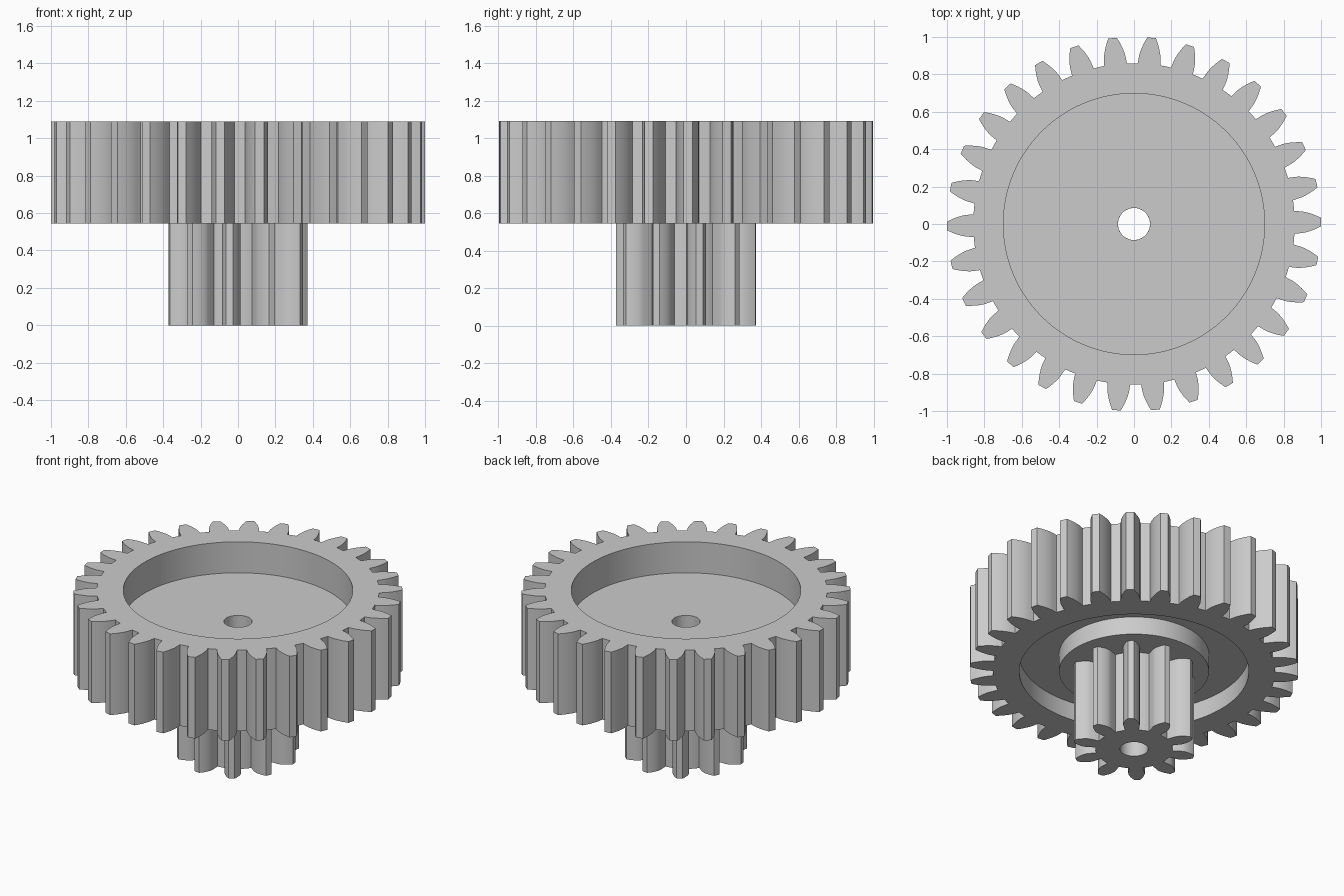
import bpy, bmesh
from math import pi, sin, cos, tan, acos, radians

if "Cube" in bpy.data.objects:
    bpy.data.objects.remove(bpy.data.objects["Cube"])

MODULE = 0.0625
PRESSURE = radians(20)
BORE, RECESS, BOSS = 0.0855, 0.698, 0.456
Z_MID, Z_TOP = 0.545, 1.09
Z_WEB_LOW, Z_WEB_HIGH = 0.665, 0.882

grey = bpy.data.materials.new("grey_plastic")
grey.use_nodes = True
grey.diffuse_color = (0.6, 0.6, 0.6, 1)
grey.node_tree.nodes["Principled BSDF"].inputs["Base Color"].default_value = (0.6, 0.6, 0.6, 1)


def inv(a):
    return tan(a) - a


def gear_outline(teeth, turn):
    """Involute tooth outline as (angle, radius) pairs, counterclockwise."""
    pitch = MODULE * teeth / 2
    base = pitch * cos(PRESSURE)
    root, tip = pitch - 1.25 * MODULE, pitch + MODULE
    half = pi / (2 * teeth) + inv(PRESSURE)
    flank = [(half + 0.004, root)]
    steps = 6
    for i in range(steps + 1):
        r = base + (tip - base) * i / steps
        flank.append((half - inv(acos(base / r)), r))
    tooth = [(-a, r) for a, r in flank] + [(0, tip)] + [(a, r) for a, r in reversed(flank)]
    # points along the root arc up to the next tooth
    gap = 2 * pi / teeth - 2 * flank[0][0]
    tooth += [(flank[0][0] + gap * k / 4, root) for k in (1, 2, 3)]
    return [(a + turn + 2 * pi * t / teeth, r) for t in range(teeth) for a, r in tooth]


def ring_body(name, outline, levels):
    """Closed body from stacked rings; a radius of None means the tooth outline."""
    bm = bmesh.new()
    rings = []
    for radius, z in levels:
        rings.append([bm.verts.new(((radius or r) * cos(a), (radius or r) * sin(a), z))
                      for a, r in outline])
    n = len(outline)
    for k, low in enumerate(rings):
        high = rings[(k + 1) % len(rings)]
        for i in range(n):
            j = (i + 1) % n
            bm.faces.new((low[i], low[j], high[j], high[i]))
    bmesh.ops.recalc_face_normals(bm, faces=bm.faces)
    mesh = bpy.data.meshes.new(name)
    bm.to_mesh(mesh)
    bm.free()
    mesh.materials.append(grey)
    obj = bpy.data.objects.new(name, mesh)
    bpy.context.collection.objects.link(obj)
    bpy.ops.object.select_all(action='DESELECT')
    obj.select_set(True)
    bpy.context.view_layer.objects.active = obj
    bpy.ops.object.shade_smooth_by_angle(angle=radians(25))
    return obj


# large gear: rim, recess on both faces, web, central boss and bore
ring_body("large_gear", gear_outline(30, radians(0.6)), [
    (None, Z_MID), (None, Z_TOP),
    (RECESS, Z_TOP), (RECESS, Z_WEB_HIGH),
    (BORE, Z_WEB_HIGH), (BORE, Z_MID),
    (BOSS, Z_MID), (BOSS, Z_WEB_LOW),
    (RECESS, Z_WEB_LOW), (RECESS, Z_MID)])

# small gear below, sharing the bore
ring_body("small_gear", gear_outline(10, radians(11)), [
    (None, 0), (None, Z_MID), (BORE, Z_MID), (BORE, 0)])
